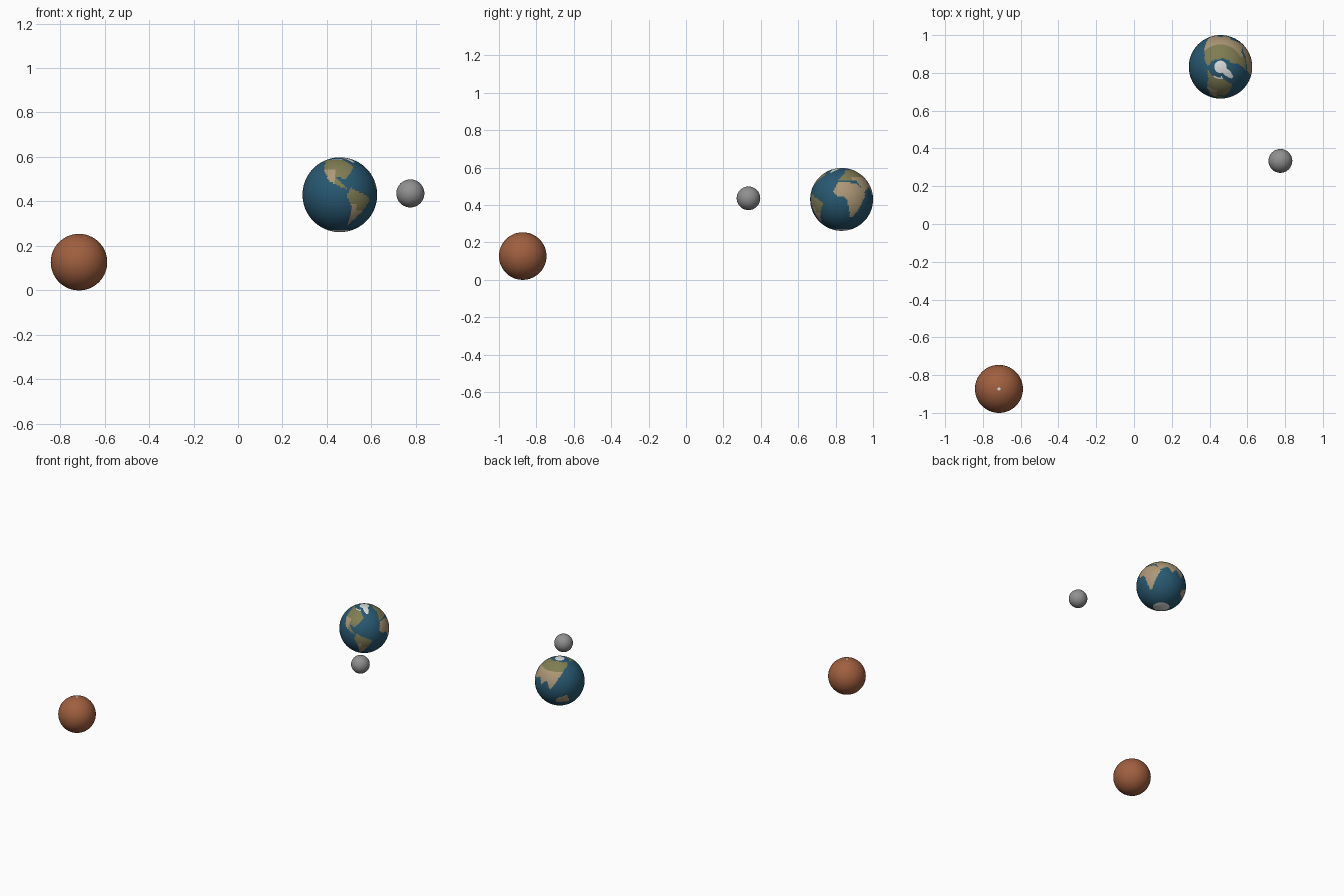
import bpy, bmesh, math

if "Cube" in bpy.data.objects:
    bpy.data.objects.remove(bpy.data.objects["Cube"])


def mat(name, r, g, b):
    m = bpy.data.materials.new(name)
    m.diffuse_color = (r, g, b, 1)
    m.use_nodes = True
    m.node_tree.nodes["Principled BSDF"].inputs["Base Color"].default_value = m.diffuse_color
    return m


OCEAN = mat("ocean_blue", 0.021, 0.098, 0.165)
GREEN = mat("olive_land", 0.215, 0.205, 0.085)
SAND = mat("sand_land", 0.42, 0.31, 0.18)
ICE = mat("ice_white", 0.72, 0.72, 0.72)
RUST = mat("rust_red", 0.35, 0.115, 0.050)
GREY = mat("rock_grey", 0.28, 0.28, 0.28)

# Rough land outlines as (longitude, latitude) corners
LAND = {
    "north_west": [(-166, 66), (-82, 72), (-56, 50), (-80, 26), (-97, 28),
                   (-78, 8), (-106, 20), (-124, 42), (-135, 58)],
    "south_west": [(-80, 0), (-73, 11), (-35, -6), (-49, -27), (-69, -54), (-71, -18)],
    "africa": [(-17, 15), (-6, 35), (33, 31), (50, 11), (39, -10), (25, -34), (18, -34),
               (9, 4), (-8, 5)],
    "europe_asia": [(-9, 38), (8, 55), (20, 70), (104, 76), (180, 68), (140, 50), (121, 28),
                    (103, 2), (90, 22), (77, 8), (68, 24), (45, 13), (36, 37)],
    "australia": [(114, -23), (142, -11), (152, -32), (117, -35)],
}


def inside(outline, lon, lat):
    hit = False
    for (x1, y1), (x2, y2) in zip(outline, outline[1:] + outline[:1]):
        if (y1 > lat) != (y2 > lat) and lon < x1 + (lat - y1) * (x2 - x1) / (y2 - y1):
            hit = not hit
    return hit


def earth_colour(lon, lat):
    # Polar caps, with the northern one reaching down over the great ice island
    if lat < -70 or lat > 79 or (lat > 60 and abs(lon + 42) < (lat - 57) * 1.3):
        return 3
    for name, outline in LAND.items():
        if inside(outline, lon, lat):
            if name == "north_west":
                return 3 if lat > 68 else 2 if lat < 42 and lon < -98 else 1
            if name == "south_west":
                return 2 if lat < -25 or (lat < -14 and lon < -62) else 1
            if name == "europe_asia":
                return 2 if lat < 46 and lon > 25 else 1
            return 2
    return 0


def planet(name, centre, radius, segments, materials, rule=None):
    bm = bmesh.new()
    bmesh.ops.create_uvsphere(bm, u_segments=segments, v_segments=segments // 2, radius=radius)
    for f in bm.faces:
        f.smooth = True
        if rule:
            c = f.calc_center_median().normalized()
            f.material_index = rule(math.degrees(math.atan2(c.y, c.x)),
                                    math.degrees(math.asin(c.z)))
    me = bpy.data.meshes.new(name)
    bm.to_mesh(me)
    bm.free()
    for m in materials:
        me.materials.append(m)
    ob = bpy.data.objects.new(name, me)
    ob.location = centre
    bpy.context.collection.objects.link(ob)


# Blue planet with painted land, its moon, and the red planet with a small ice cap
planet("blue_planet", (0.458, 0.832, 0.43), 0.168, 128, [OCEAN, GREEN, SAND, ICE], earth_colour)
planet("moon", (0.775, 0.334, 0.436), 0.063, 64, [GREY])
planet("red_planet", (-0.715, -0.873, 0.127), 0.127, 96, [RUST, ICE],
       lambda lon, lat: 1 if lat > 84.5 else 0)
